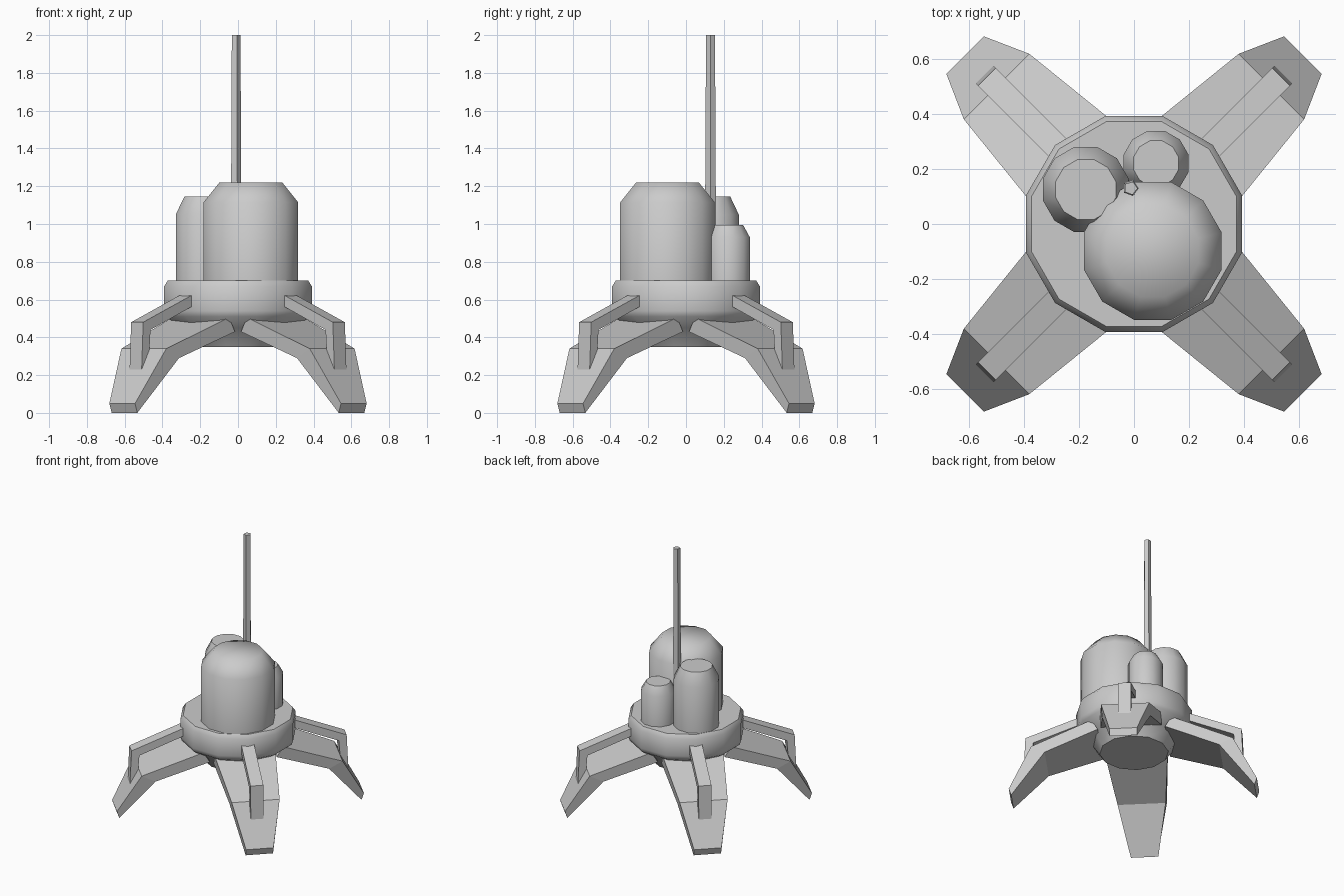
import bpy, bmesh, math
from mathutils import Matrix

if "Cube" in bpy.data.objects:
    bpy.data.objects.remove(bpy.data.objects["Cube"])


def finish(name, bm, smooth=None):
    bmesh.ops.recalc_face_normals(bm, faces=bm.faces)
    me = bpy.data.meshes.new(name)
    bm.to_mesh(me)
    bm.free()
    ob = bpy.data.objects.new(name, me)
    bpy.context.collection.objects.link(ob)
    if smooth:
        bpy.ops.object.select_all(action='DESELECT')
        ob.select_set(True)
        bpy.context.view_layer.objects.active = ob
        bpy.ops.object.shade_smooth_by_angle(angle=math.radians(smooth))
    return ob


def lathe(name, profile, x=0, y=0, sides=12, phase=15, smooth=40):
    """Stack of regular polygons (radius, height), capped at both ends."""
    bm = bmesh.new()
    rings = []
    for r, z in profile:
        angles = [math.radians(phase + 360 * i / sides) for i in range(sides)]
        rings.append([bm.verts.new((x + r * math.cos(a), y + r * math.sin(a), z))
                      for a in angles])
    for lo, hi in zip(rings, rings[1:]):
        for i in range(sides):
            j = (i + 1) % sides
            bm.faces.new((lo[i], lo[j], hi[j], hi[i]))
    bm.faces.new(rings[0])
    bm.faces.new(rings[-1])
    return finish(name, bm, smooth)


def plank(name, sections, angle):
    """Bent bar along a diagonal; section = outer (r, z), inner (r, z), half width."""
    bm = bmesh.new()
    rings = []
    for (ro, zo), (ri, zi), w in sections:
        rings.append([bm.verts.new(p) for p in
                      ((ro, -w, zo), (ro, w, zo), (ri, w, zi), (ri, -w, zi))])
    for a, b in zip(rings, rings[1:]):
        for i in range(4):
            j = (i + 1) % 4
            bm.faces.new((a[i], a[j], b[j], b[i]))
    bm.faces.new(rings[0])
    bm.faces.new(rings[-1])
    bm.transform(Matrix.Rotation(math.radians(angle), 4, 'Z'))
    return finish(name, bm)


# Round base with tapered underside
lathe("base", [(0.24, 0.35), (0.31, 0.45), (0.395, 0.51), (0.405, 0.54),
               (0.405, 0.67), (0.385, 0.70)])

# Three domed tanks
lathe("main_tank", [(0.259, 0.68), (0.259, 1.115), (0.172, 1.22)],
      0.068, -0.098, smooth=55)
lathe("medium_tank", [(0.16, 0.68), (0.16, 1.05), (0.113, 1.145)], -0.175, 0.125)
lathe("small_tank", [(0.122, 0.68), (0.122, 0.93), (0.085, 0.995)], 0.08, 0.22)

# Thin mast
lathe("antenna", [(0.032, 0.69), (0.025, 2.0)], -0.012, 0.13,
      sides=5, phase=70, smooth=None)

# Four splayed legs, each with a bent strut above it
leg = [((0.28, 0.505), (0.235, 0.43), 0.213),
       ((0.705, 0.34), (0.61, 0.29), 0.168),
       ((0.867, 0.05), (0.85, 0.0), 0.096)]
strut = [((0.36, 0.635), (0.36, 0.575), 0.045),
         ((0.755, 0.48), (0.70, 0.44), 0.045),
         ((0.767, 0.22), (0.717, 0.22), 0.045)]
for k in range(4):
    plank(f"leg_{k + 1}", leg, 45 + 90 * k)
    plank(f"strut_{k + 1}", strut, 45 + 90 * k)
